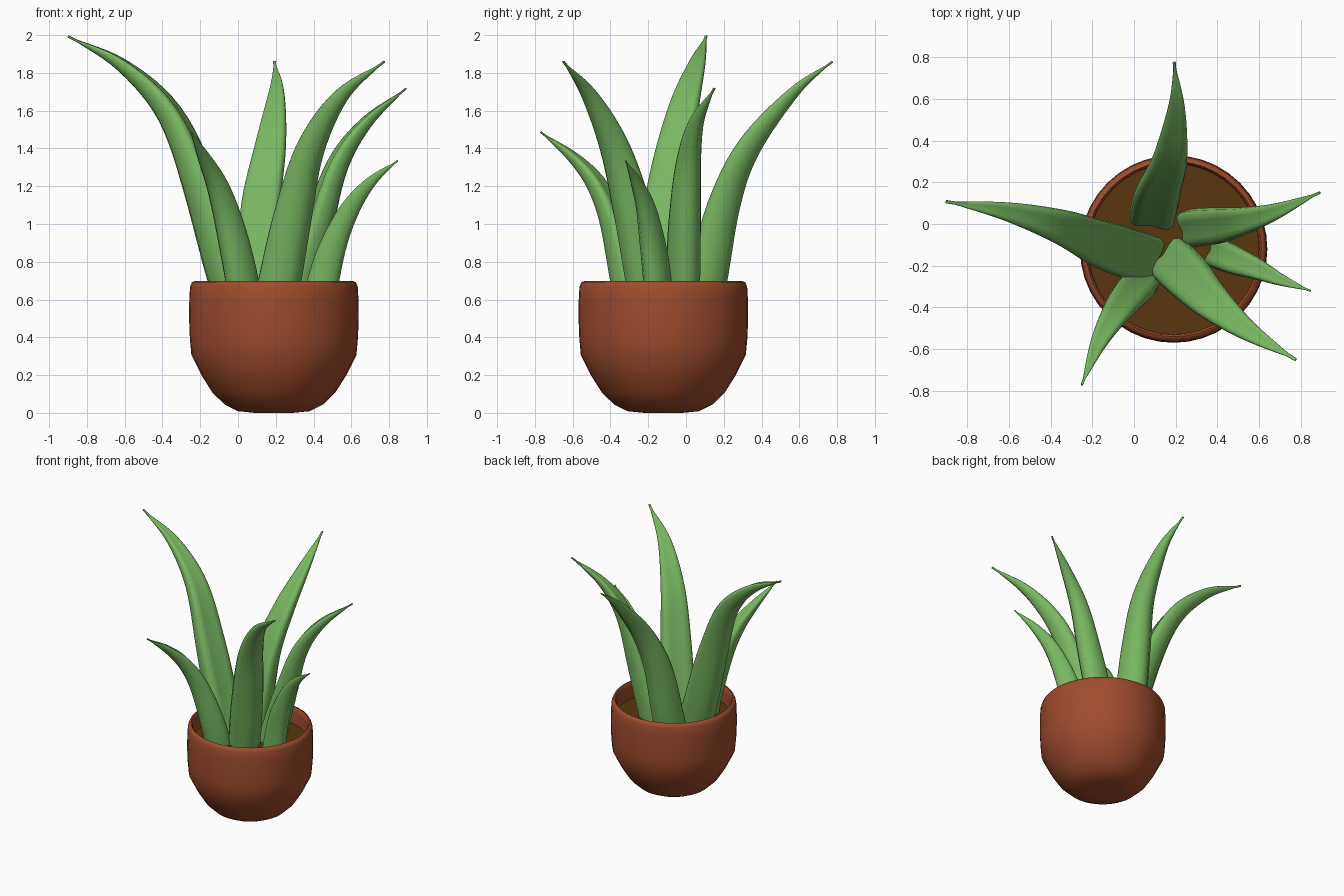
import bpy, bmesh, math
from mathutils import Vector

if "Cube" in bpy.data.objects:
    bpy.data.objects.remove(bpy.data.objects["Cube"])

CX, CY = 0.19, -0.12          # pot axis


def material(name, rgb):
    m = bpy.data.materials.new(name)
    m.diffuse_color = (*rgb, 1)
    m.use_nodes = True
    m.node_tree.nodes["Principled BSDF"].inputs["Base Color"].default_value = m.diffuse_color
    return m


CLAY = material("clay", (0.35, 0.072, 0.026))
EARTH = material("earth", (0.10, 0.037, 0.004))
GREEN = material("green", (0.19, 0.48, 0.12))


def skin(name, rings, mat, angle):
    """Bridge equal-sized rings of points into a closed-loop skin, capping both ends."""
    bm = bmesh.new()
    loops = [[bm.verts.new(p) for p in ring] for ring in rings]
    for a, b in zip(loops, loops[1:]):
        for i in range(len(a)):
            j = (i + 1) % len(a)
            bm.faces.new((a[i], a[j], b[j], b[i]))
    bm.faces.new(loops[0][::-1])
    bm.faces.new(loops[-1])
    bmesh.ops.recalc_face_normals(bm, faces=bm.faces)
    mesh = bpy.data.meshes.new(name)
    bm.to_mesh(mesh)
    bm.free()
    mesh.materials.append(mat)
    obj = bpy.data.objects.new(name, mesh)
    bpy.context.collection.objects.link(obj)
    bpy.ops.object.select_all(action='DESELECT')
    obj.select_set(True)
    bpy.context.view_layer.objects.active = obj
    bpy.ops.object.shade_smooth_by_angle(angle=math.radians(angle))
    return obj


def lathe(name, profile, mat, n=40):
    rings = [[(CX + r * math.cos(2 * math.pi * i / n), CY + r * math.sin(2 * math.pi * i / n), z)
              for i in range(n)] for r, z in profile]
    return skin(name, rings, mat, 50)


def spline(pts, steps=6):
    """Smooth curve through the given points."""
    p = [Vector(q) for q in pts]
    p = [2 * p[0] - p[1]] + p + [2 * p[-1] - p[-2]]
    out = []
    for a, b, c, d in zip(p, p[1:], p[2:], p[3:]):
        for k in range(steps):
            t = k / steps
            out.append(0.5 * (2 * b + (c - a) * t + (2 * a - 5 * b + 4 * c - d) * t * t
                              + (3 * b - a - 3 * c + d) * t ** 3))
    return out + [p[-2]]


# Leaf section: slight groove on the inner side, rounded edges and outer side
SECTION = [(-.78, .76), (-.45, .76), (0, .68), (.45, .76), (.78, .76), (.97, .58), (1.02, .25),
           (.86, -.3), (.5, -.8), (0, -1), (-.5, -.8), (-.86, -.3), (-1.02, .25), (-.97, .58)]


def leaf(name, pts, half_w, half_t):
    path = spline(pts)
    out = path[-1] - path[0]
    side = Vector((-out.y, out.x, 0)).normalized()
    dist = [0]
    for a, b in zip(path, path[1:]):
        dist.append(dist[-1] + (b - a).length)
    rings = []
    for i, c in enumerate(path):
        tan = (path[min(i + 1, len(path) - 1)] - path[max(i - 1, 0)]).normalized()
        s = (side - tan * side.dot(tan)).normalized()
        inner = s.cross(tan)
        if inner.dot(Vector((out.x, out.y, 0))) > 0:
            inner = -inner
        t = dist[i] / dist[-1]
        k = max(1 - t ** 2.4, 0.07) * (0.95 + 0.3 * t * (1 - t))
        thick = half_t * k * (1 + 0.3 * max(0, 1 - 2 * t))       # fuller at the base
        rings.append([c + s * u * half_w * k + inner * v * thick for u, v in SECTION])
    return skin(name, rings, GREEN, 80)


# Pot with rounded bottom, straight wall and rolled rim
lathe("pot", [(.1, .003), (.19, .012), (.26, .047), (.325, .11), (.382, .20), (.437, .31),
              (.445, .4), (.449, .5), (.448, .6), (.444, .67), (.434, .695), (.42, .7),
              (.412, .69), (.408, .66), (.408, .54)], CLAY)
lathe("soil", [(.412, .545), (.412, .565)], EARTH)
bpy.data.objects["pot"].location.z = -.003

# Leaves
leaf("leaf_left", [(.045, -.16, .5), (-.035, -.14, .7), (-.195, -.085, 1.2),
                   (-.365, -.01, 1.59), (-.61, .06, 1.84), (-.9, .107, 1.994)], .12, .105)
leaf("leaf_back", [(.09, .06, .5), (.10, .105, .7), (.125, .195, 1.1),
                   (.175, .33, 1.41), (.205, .57, 1.70), (.193, .775, 1.86)], .112, .095)
leaf("leaf_front_right", [(.19, -.185, .5), (.23, -.22, .7), (.30, -.29, 1.05),
                          (.39, -.385, 1.40), (.55, -.515, 1.68), (.775, -.65, 1.86)], .118, .092)
leaf("leaf_right", [(.285, -.018, .5), (.337, -.008, .7), (.425, 0, 1.0),
                    (.53, .018, 1.32), (.68, .06, 1.54), (.89, .15, 1.718)], .092, .085)
leaf("leaf_small_right", [(.415, -.15, .5), (.452, -.16, .7), (.51, -.185, .9),
                          (.60, -.22, 1.09), (.71, -.27, 1.23), (.845, -.32, 1.335)], .073, .078)
leaf("leaf_front_left", [(.03, -.28, .5), (.01, -.315, .7), (-.055, -.385, 1.0),
                         (-.115, -.47, 1.2), (-.18, -.59, 1.345), (-.25, -.77, 1.487)], .086, .08)
